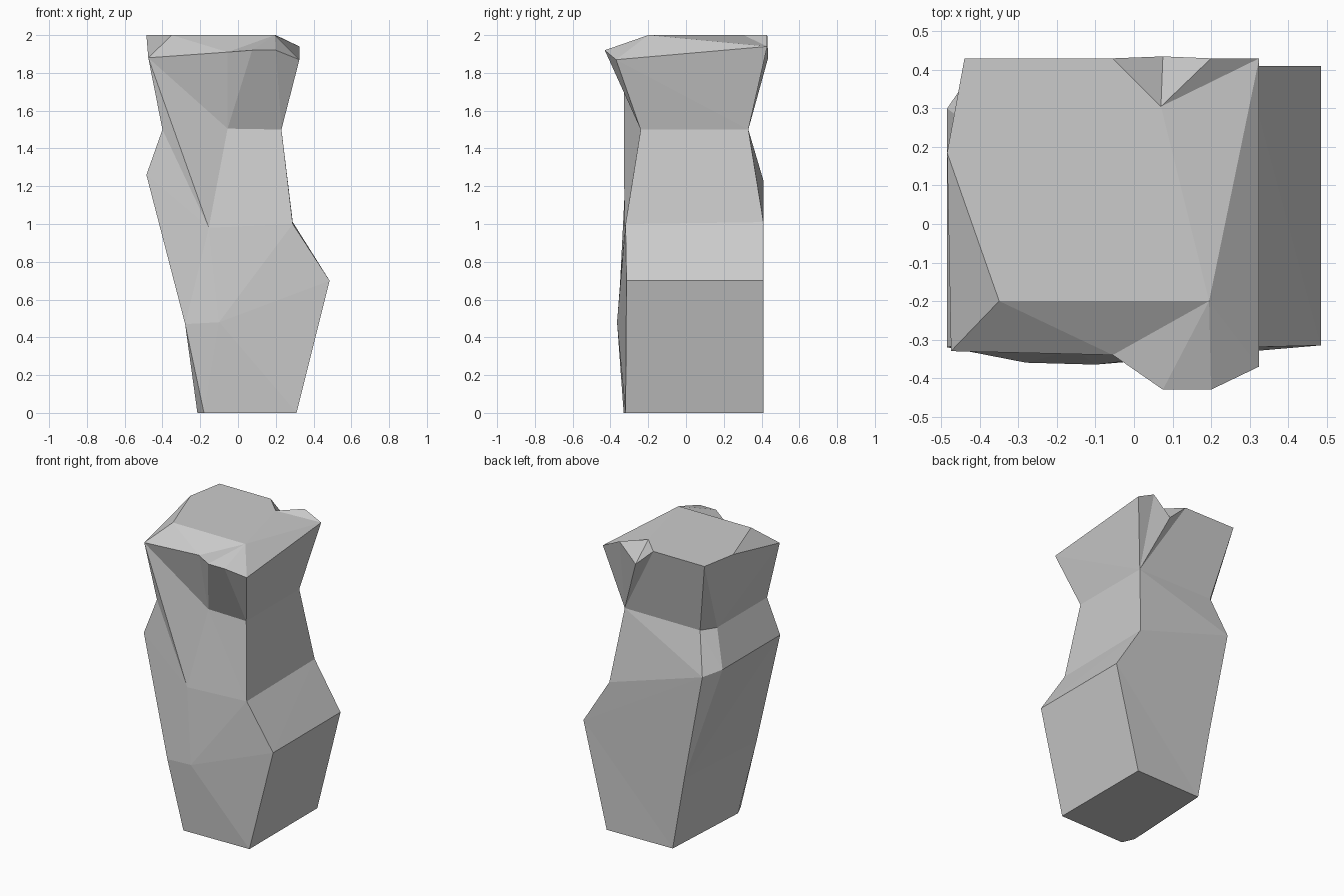
import bpy
import bmesh

if "Cube" in bpy.data.objects:
    bpy.data.objects.remove(bpy.data.objects["Cube"])

# Cross-section loops, each counter-clockwise from the front left corner
foot = [(-.18, -.33, 0), (.31, -.32, 0), (.31, .41, 0), (-.18, .40, 0), (-.215, -.25, 0)]
bulge = [(-.28, -.36, .47), (-.10, -.365, .48), (.485, -.315, .70),
         (.485, .41, .70), (-.27, .404, .50)]
shoulder = [(-.485, -.32, 1.26), (-.155, -.326, .98), (.29, -.32, 1.0),
            (.29, .41, 1.01), (-.41, .41, 1.23), (-.485, .30, 1.26)]
# The waist dips down to the shoulder at the front crease
waist = [(-.40, -.30, 1.5), shoulder[1], (-.055, -.24, 1.505), (.23, -.24, 1.5),
         (.23, .33, 1.5), (-.337, .33, 1.5), (-.40, .235, 1.5)]
# The rim has a chipped notch at the back
rim = [(-.475, -.33, 1.88), (-.055, -.34, 1.91), (.075, -.43, 1.92), (.20, -.43, 1.92),
       (.325, -.37, 1.87), (.325, .43, 1.94), (.20, .43, 2), (.075, .435, 1.88),
       (-.055, .43, 2), (-.44, .43, 2), (-.485, .185, 2)]
cap = [(-.35, -.20, 2), (.195, -.20, 2), (.07, .305, 2)]

bm = bmesh.new()
shared = {}


def loop(points):
    """Make the vertices of a loop, reusing any that coincide."""
    for p in points:
        if p not in shared:
            shared[p] = bm.verts.new(p)
    return [shared[p] for p in points]


def stitch(lower, upper, steps):
    """Join two loops with facets; each step moves along the lower (a) or upper (b) loop."""
    i = j = 0
    for s in steps:
        a, b = lower[i % len(lower)], upper[j % len(upper)]
        if s == "a":
            i += 1
            tri = (a, lower[i % len(lower)], b)
        else:
            j += 1
            tri = (a, upper[j % len(upper)], b)
        if len(set(tri)) == 3:
            bm.faces.new(tri)


foot, bulge, shoulder, waist, rim, cap = map(loop, (foot, bulge, shoulder, waist, rim, cap))

# Body
stitch(foot, bulge, "ba" * 5)
stitch(bulge, shoulder, "babababab" + "ba")
stitch(shoulder, waist, "abb" + "ab" * 5)
# Flared head and top
stitch(waist, rim, "aabbb" + "abab" + "bbb" + "abab" + "ba")
stitch(rim, cap, "ab" + "aaaab" + "aaab" + "aaa")
bm.faces.new(cap)
bm.faces.new(foot[::-1])

bmesh.ops.recalc_face_normals(bm, faces=bm.faces[:])
mesh = bpy.data.meshes.new("rock_pillar")
bm.to_mesh(mesh)
bm.free()
bpy.context.collection.objects.link(bpy.data.objects.new("rock_pillar", mesh))
